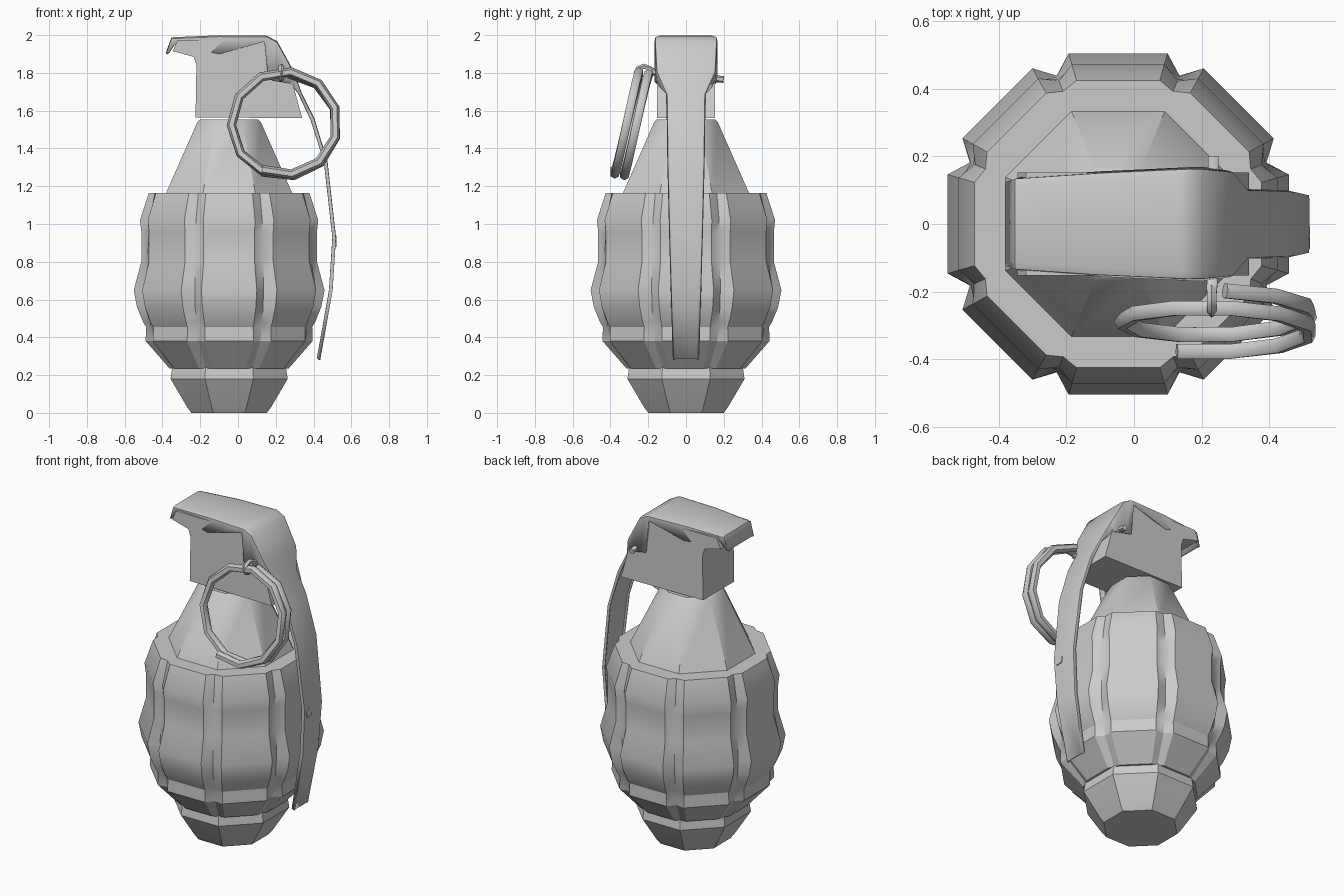
import bpy, bmesh, math
from mathutils import Vector

if "Cube" in bpy.data.objects:
    bpy.data.objects.remove(bpy.data.objects["Cube"])

CX = -0.047  # axis of the body


def make(name, verts, faces, smooth=35):
    me = bpy.data.meshes.new(name)
    me.from_pydata([tuple(v) for v in verts], [], faces)
    bm = bmesh.new()
    bm.from_mesh(me)
    bmesh.ops.recalc_face_normals(bm, faces=bm.faces)
    bm.to_mesh(me)
    bm.free()
    ob = bpy.data.objects.new(name, me)
    bpy.context.collection.objects.link(ob)
    bpy.ops.object.select_all(action='DESELECT')
    bpy.context.view_layer.objects.active = ob
    ob.select_set(True)
    bpy.ops.object.shade_smooth_by_angle(angle=math.radians(smooth))
    return ob


def loft(name, rings, closed=True, smooth=35):
    """Skin a list of equal-length rings; closed rings get end caps."""
    n = len(rings[0])
    verts = [v for r in rings for v in r]
    faces = []
    for i in range(len(rings) - 1):
        for j in range(n if closed else n - 1):
            k = (j + 1) % n
            faces.append((i*n + j, i*n + k, (i+1)*n + k, (i+1)*n + j))
    if closed:
        faces.append(tuple(range(n)))
        faces.append(tuple(range((len(rings) - 1)*n, len(rings)*n)))
    return make(name, verts, faces, smooth)


def octagon(z, apothem):
    r = apothem / math.cos(math.pi / 8)
    return [(CX + r*math.cos(math.pi/8 + k*math.pi/4),
             r*math.sin(math.pi/8 + k*math.pi/4), z) for k in range(8)]


def block_ring(z, a, valley):
    """Eight flat raised blocks separated by shallow valleys."""
    ring = []
    for k in range(8):
        t = k*math.pi/4
        for side in (-1, 1):
            h = side*0.29*a
            ring.append((CX + a*math.cos(t) - h*math.sin(t), a*math.sin(t) + h*math.cos(t), z))
        ring.append((CX + valley*math.cos(t + math.pi/8), valley*math.sin(t + math.pi/8), z))
    return ring


def tube(name, path, radius, sides=6):
    rings = []
    for i, p in enumerate(path):
        d = (path[min(i+1, len(path)-1)] - path[max(i-1, 0)]).normalized()
        ref = Vector((0, 1, 0)) if abs(d.y) < 0.8 else Vector((1, 0, 0))
        u = d.cross(ref).normalized()
        v = d.cross(u)
        rings.append([p + radius*(math.cos(2*math.pi*j/sides)*u + math.sin(2*math.pi*j/sides)*v)
                      for j in range(sides)])
    return loft(name, rings, smooth=60)


# Base plug, segmented body and conical neck
loft("base_plug", [octagon(0, 0.20), octagon(0.03, 0.222), octagon(0.18, 0.31), octagon(0.25, 0.30)])
loft("segmented_body", [block_ring(*r) for r in (
    (0.235, 0.315, 0.32), (0.38, 0.442, 0.43), (0.455, 0.44, 0.45), (0.48, 0.455, 0.455),
    (0.56, 0.488, 0.47), (0.65, 0.505, 0.475), (0.80, 0.465, 0.472), (0.96, 0.465, 0.463),
    (1.02, 0.472, 0.458), (1.165, 0.425, 0.425))], smooth=30)
loft("neck", [octagon(1.15, 0.34), octagon(1.54, 0.168), octagon(1.552, 0.155)])

# Fuze head: side profile extruded across y
head = [(-0.225, 1.565), (0.34, 1.56), (0.285, 1.76), (0.20, 1.955), (0.14, 1.975),
        (-0.32, 1.975), (-0.345, 1.915), (-0.235, 1.885), (-0.22, 1.84)]
loft("fuze_head", [[(x, y, z) for x, z in head] for y in (-0.153, 0.153)], smooth=20)

# Safety lever: channel section (x, z, half width, flange tip x, flange tip z)
stations = [
    (-0.378, 1.905, 0.125, -0.365, 1.905), (-0.35, 1.985, 0.135, -0.335, 1.95),
    (-0.10, 1.995, 0.152, -0.10, 1.90), (0.14, 1.993, 0.163, 0.14, 1.965),
    (0.155, 1.992, 0.164, 0.16, 1.765), (0.205, 1.965, 0.164, 0.21, 1.755),
    (0.29, 1.81, 0.155, 0.275, 1.745), (0.335, 1.69, 0.10, 0.32, 1.69),
    (0.40, 1.56, 0.098, 0.385, 1.55), (0.47, 1.33, 0.095, 0.455, 1.33),
    (0.515, 0.93, 0.085, 0.50, 0.93), (0.497, 0.65, 0.077, 0.482, 0.65),
    (0.432, 0.285, 0.066, 0.418, 0.29)]
sections = []
for x, z, w, fx, fz in stations:
    sections.append([(fx, -w, fz), (x, -w*0.97, z - 0.006), (x, -w*0.85, z), (x, w*0.85, z),
                     (x, w*0.97, z - 0.006), (fx, w, fz)])
lever = loft("safety_lever", sections, closed=False, smooth=40)
mod = lever.modifiers.new("thickness", 'SOLIDIFY')
mod.thickness = 0.008
mod.offset = 0

# Small stud on the lever
tube("lever_stud", [Vector((0.50, -0.04, 0.905)), Vector((0.521, -0.04, 0.905))], 0.034, 5)

# Pull ring: tilted coil of one and a half turns
centre = Vector((0.245, -0.29, 1.53))
ax, az = Vector((1, 0, 0)), Vector((0, 0.19, 0.982))
normal = Vector((0, -0.982, 0.19))
coil = []
for i in range(18):
    t = i / 17
    a = math.radians(-115 + 560*t)
    coil.append(centre + 0.28*(math.cos(a)*ax + math.sin(a)*az) + normal*(0.04 - 0.08*t))
tube("pull_ring", coil, 0.025, 6)

# Safety pin with its eye around the ring
tube("safety_pin", [Vector((0.235, 0.20, 1.765)), Vector((0.232, -0.16, 1.80)),
                    Vector((0.23, -0.20, 1.82))], 0.018, 6)
eye = [Vector((0.23, -0.222 + 0.04*math.cos(a), 1.80 + 0.034*math.sin(a)))
       for a in [2*math.pi*k/8 for k in range(9)]]
rings = []
for i, p in enumerate(eye[:-1]):
    out = (p - Vector((0.23, -0.222, 1.80))).normalized()
    rings.append([p + 0.015*(math.cos(2*math.pi*j/5)*out + math.sin(2*math.pi*j/5)*ax)
                  for j in range(5)])
loft("pin_eye", rings + [rings[0]], smooth=60)
